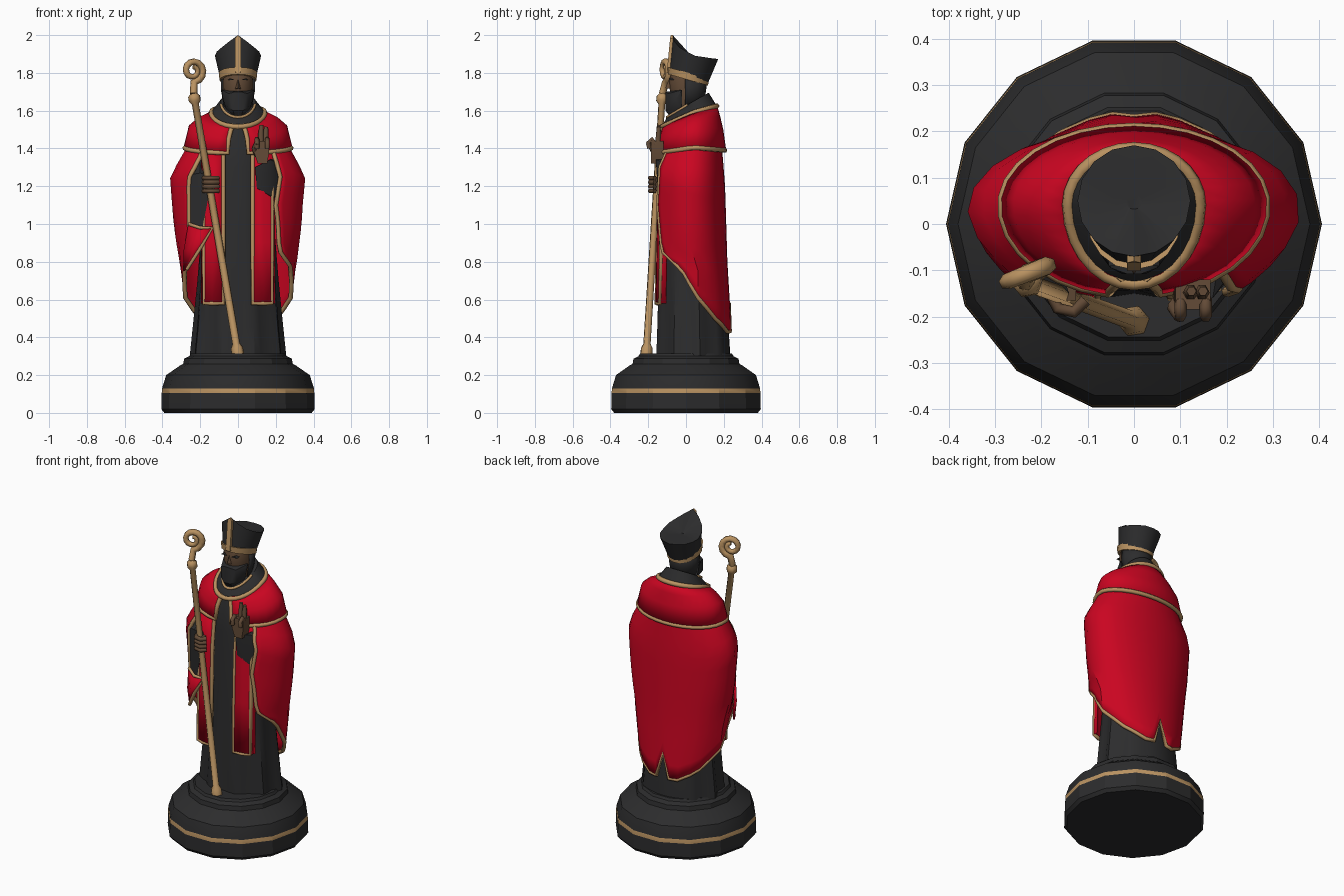
import bpy, bmesh, math
from mathutils import Vector as V

if "Cube" in bpy.data.objects:
    bpy.data.objects.remove(bpy.data.objects["Cube"])


def material(name, c):
    m = bpy.data.materials.new(name)
    m.diffuse_color = (*c, 1)
    m.use_nodes = True
    m.node_tree.nodes["Principled BSDF"].inputs["Base Color"].default_value = m.diffuse_color
    return m


RED = material("red_cloth", (0.59, 0.0015, 0.015))
BLACK = material("charcoal", (0.025, 0.025, 0.026))
GOLD = material("antique_gold", (0.49, 0.29, 0.12))
SKIN = material("brown_skin", (0.125, 0.07, 0.038))


def add(name, bm, mats, smooth=35, thick=0):
    bmesh.ops.recalc_face_normals(bm, faces=bm.faces)
    me = bpy.data.meshes.new(name)
    bm.to_mesh(me)
    bm.free()
    ob = bpy.data.objects.new(name, me)
    bpy.context.collection.objects.link(ob)
    for m in mats:
        me.materials.append(m)
    if thick:
        s = ob.modifiers.new("thickness", 'SOLIDIFY')
        s.thickness, s.offset = thick, 0
    select(ob)
    bpy.ops.object.shade_smooth_by_angle(angle=math.radians(smooth))


def select(ob):
    bpy.ops.object.select_all(action='DESELECT')
    ob.select_set(True)
    bpy.context.view_layer.objects.active = ob


def loft(name, rows, mats, closed=True, band=None, **kw):
    bm = bmesh.new()
    vs = [[bm.verts.new(p) for p in r] for r in rows]
    n = len(rows[0])
    for i in range(len(rows) - 1):
        for j in range(n if closed else n - 1):
            k = (j + 1) % n
            f = bm.faces.new((vs[i][j], vs[i][k], vs[i + 1][k], vs[i + 1][j]))
            f.material_index = int(i == band)
    if closed:
        bm.faces.new(vs[0])
        bm.faces.new(vs[-1])
    add(name, bm, mats, **kw)


def hull(name, pts, mat, **kw):
    bm = bmesh.new()
    for p in pts:
        bm.verts.new(p)
    bmesh.ops.convex_hull(bm, input=bm.verts)
    bmesh.ops.delete(bm, geom=[v for v in bm.verts if not v.link_faces], context='VERTS')
    add(name, bm, [mat], **kw)


def tube(name, pts, r, mat, radii=None, cyclic=False):
    cu = bpy.data.curves.new(name, 'CURVE')
    cu.dimensions = '3D'
    cu.bevel_depth, cu.bevel_resolution, cu.use_fill_caps = r, 1, True
    sp = cu.splines.new('POLY')
    sp.points.add(len(pts) - 1)
    sp.use_cyclic_u = cyclic
    for i, p in enumerate(pts):
        sp.points[i].co = (*p, 1)
        sp.points[i].radius = radii[i] if radii else 1
    ob = bpy.data.objects.new(name, cu)
    bpy.context.collection.objects.link(ob)
    cu.materials.append(mat)
    select(ob)
    bpy.ops.object.convert(target='MESH')


def edge_trim(name, rows, r):
    """Gold tube down one side of a sheet, along its hem and up the other side."""
    tube(name, [q[0] for q in rows] + rows[-1][1:-1] + [q[-1] for q in reversed(rows)], r, GOLD)


def interp(x, tab):
    if x <= tab[0][0]:
        return tab[0][1]
    for (a, b), (c, d) in zip(tab, tab[1:]):
        if x <= c:
            return b + (d - b) * (x - a) / (c - a)
    return tab[-1][1]


def pt(deg, z, rx, yf, yb, cy=0.04):
    """Point on an oval; angle 0 is the back, 180 the front."""
    a = math.radians(deg)
    c = math.cos(a)
    return V((rx * math.sin(a), cy + ((yb - cy) if c > 0 else (cy - yf)) * c, z))


def around(n, off=0.0):
    return [360 * (i + off) / n for i in range(n)]


# plinth with a gold band
prof = [(.39, 0), (.406, .02), (.404, .105), (.402, .13), (.38, .20), (.308, .25),
        (.29, .26), (.285, .287), (.258, .30), (.25, .315)]
loft("plinth", [[pt(a, z, r, -r, r, 0) for a in around(14, .5)] for r, z in prof],
     [BLACK, GOLD], band=2, smooth=25)

# long robe with folds growing toward the hem
robe = [(.30, .245, -.16, .235, .06), (.45, .23, -.155, .225, .06), (.7, .21, -.148, .195, .04),
        (1.0, .19, -.135, .18, .02), (1.3, .19, -.12, .17, 0), (1.48, .17, -.10, .15, 0),
        (1.58, .09, -.05, .11, 0)]
loft("robe", [[pt(a, z, rx * (1 + f * math.cos(math.radians(9 * a))),
                  yf * (1 + f * math.cos(math.radians(9 * a))), yb)
               for a in around(36)] for z, rx, yf, yb, f in robe], [BLACK])

# open cloak: side sleeves sweep down to a longer notched back
WIDE = [(.42, .24), (.6, .275), (.8, .30), (1.0, .33), (1.25, .352), (1.38, .28), (1.45, .24)]
BACK = [(.42, .235), (.8, .212), (1.2, .2), (1.45, .18)]
FRONT = [(1.3, -.19), (1.45, -.11)]
OPEN = [(.78, 118), (.86, 136), (1.1, 144), (1.38, 138)]
OPEN_R = [(.78, 116), (.9, 128), (1.2, 132), (1.38, 138)]
HEM = [(0, .58), (.09, .43), (.2, .43), (.45, .5), (.7, .61), (.8, .68), (.87, .74), (.95, .78), (1, .85)]
half = [.09, .2, .33, .45, .58, .7, .8, .87, .95, 1]
cols = [-s for s in reversed(half)] + [0] + half


def cloak_point(s, t):
    z = 1.45 + (interp(abs(s), HEM) - 1.45) * t
    w = 1 + .02 * math.cos(s * 18) * t
    return pt(s * interp(z, OPEN_R if s < 0 else OPEN), z, interp(z, WIDE) * w, interp(z, FRONT), interp(z, BACK))


cloak = [[cloak_point(s, i / 12) for s in cols] for i in range(13)]
loft("cloak", cloak, [RED], closed=False, thick=.014)
edge_trim("cloak_trim", cloak, .012)

# falling cuff of the right sleeve
cuff = [[V((-.135, -.15, .98)), V((-.20, -.15, .98)), V((-.26, -.115, 1.0))],
        [V((-.20, -.145, .87)), V((-.235, -.135, .86)), V((-.285, -.09, .86))],
        [V((-.27, -.095, .76)), V((-.275, -.09, .76)), V((-.285, -.07, .75))]]
loft("sleeve_cuff", cuff, [RED], closed=False, thick=.01)
tube("sleeve_cuff_trim", [cuff[0][2], cuff[0][1]] + [r[0] for r in cuff], .01, GOLD)

# hanging front panels
for sx, side in ((-1, "right"), (1, "left")):
    rows = [[V((sx * x, y0 + dy, z)) for x, dy in ((.078, 0), (.135, .003), (.18, .02), (.19, .05))]
            for z, y0 in ((1.39, -.12), (1.2, -.142), (.9, -.15), (.58, -.156))]
    loft(side + "_front_panel", rows, [RED], closed=False, thick=.012)
    tube(side + "_panel_trim", [r[0] for r in rows] + [rows[-1][1]] + [r[2] for r in rows[:0:-1]], .012, GOLD)

# shoulder cape, open at the front
ca = [-169 + 338 * i / 28 for i in range(29)]


def tilt(a, back, side, front):
    c = math.cos(math.radians(a))
    return side + (back - side) * c if c > 0 else side + (side - front) * c


cape = [[pt(a, tilt(a, *z), rx, yf, yb) for a in ca] for z, rx, yf, yb in (
    ((1.62, 1.585, 1.525), .14, -.115, .16), ((1.565, 1.56, 1.49), .205, -.13, .175),
    ((1.50, 1.52, 1.45), .255, -.14, .19), ((1.39, 1.405, 1.375), .283, -.15, .206))]
loft("shoulder_cape", cape, [RED], closed=False, thick=.014)
edge_trim("cape_trim", cape, .013)

# black collar dipping to a point at the front, edged in gold
n = around(28)
outer = [pt(a, tilt(a, 1.625, 1.59, 1.515), .142, -.13, .163) for a in n]
inner = [pt(a, tilt(a, 1.695, 1.65, 1.565), .092, -.10, .12) for a in n]
loft("collar", [outer, inner], [BLACK], smooth=40)
tube("collar_trim", outer, .014, GOLD, cyclic=True)
tube("collar_inner_trim", inner[8:21], .008, GOLD)

# head, nose, beard, hair
head = [(1.58, .055, -.03, .07), (1.66, .072, -.075, .08), (1.72, .08, -.088, .095),
        (1.77, .082, -.088, .105), (1.83, .075, -.07, .10)]
loft("head", [[pt(a, z, rx, yf, yb, .01) for a in around(16)] for z, rx, yf, yb in head], [SKIN])
hull("nose", [(-.017, -.08, 1.715), (.017, -.08, 1.715), (0, -.11, 1.72), (0, -.085, 1.775)], SKIN)
hair = [[pt(a, z, r, -.08, yb, .01) for a in range(-100, 101, 20)]
        for z, r, yb in ((1.62, .07, .085), (1.7, .085, .1), (1.77, .086, .11))]
loft("hair", hair, [BLACK], closed=False, thick=.01)
hull("beard", [(x * s, y, z) for s in (-1, 1) for x, y, z in
               ((.085, -.02, 1.71), (.08, -.055, 1.66), (.05, -.095, 1.69), (.015, -.108, 1.70),
                (.055, -.09, 1.62), (.025, -.108, 1.60), (.02, -.09, 1.575), (.06, -.02, 1.60))], BLACK)
for s in (-1, 1):
    hull("eyebrow", [(s * x, y, z) for x, z in ((.018, 1.762), (.055, 1.762), (.04, 1.772))
                     for y in (-.091, -.06)], BLACK)

# tall pointed hat leaning back, with gold band and front strip
PEAK = [(0, 1.872), (45, 1.877), (90, 1.89), (140, 1.94), (180, 2.0)]
hat_a = around(16)


def hat_ring(t, grow=0.0):
    out = []
    for a in hat_a:
        lo = pt(a, 1.765 - .03 * math.cos(math.radians(a)), .093 + grow, -.09 - grow, .112 + grow, .012)
        hi = pt(a, interp(180 - abs(180 - a) if a else 0, PEAK), .122, -.07, .17, .05)
        out.append(lo.lerp(hi, t) if not grow else lo + V((0, 0, t)))
    return out


tip = [V((0, .05, 1.885)).lerp(p, .15) for p in hat_ring(.95)]
for p in tip:
    p.z = 1.885
loft("hat", [hat_ring(0), hat_ring(.5), hat_ring(1), tip], [BLACK], smooth=30)
loft("hat_band", [hat_ring(-.002, .005), hat_ring(.036, .009)], [GOLD])
hull("hat_front_strip", [(s * .015, y, z) for s in (-1, 1) for y, z in
                         ((-.102, 1.80), (-.084, 1.985), (-.055, 1.975), (-.08, 1.80))] +
     [(0, -.08, 2.0), (0, -.07, 2.0), (.01, -.03, 1.945), (-.01, -.03, 1.945)], GOLD)

# black sleeves
hull("right_sleeve", [(-.14, -.15, 1.25), (-.20, -.15, 1.27), (-.155, -.145, 1.15), (-.19, -.135, .97),
                      (-.25, -.115, .97), (-.255, -.12, 1.26), (-.20, .02, 1.35), (-.28, .02, 1.1),
                      (-.2, .02, 1.0)], BLACK)
hull("left_sleeve", [(.09, -.155, 1.30), (.17, -.16, 1.34), (.10, -.15, 1.19), (.17, -.14, 1.15),
                     (.23, -.09, 1.14), (.22, -.09, 1.32), (.2, .02, 1.36), (.27, .02, 1.1), (.18, 0, 1.08)], BLACK)

# staff with end ferrule, knob and spiral crook
foot, top = V((0, -.21, .31)), V((-.235, -.125, 1.69))
steps = [(0, 2), (.025, 1.9), (.04, 1.2), (.96, 1.1), (.972, 1.9), (.99, 1.9), (1, 1.1)]
tube("staff", [foot.lerp(top, t) for t, _ in steps], .017, GOLD, [r for _, r in steps])
u, mid = V((.93, .37, 0)), V((-.238, -.11, 1.812))
crook, rad = [top], [1]
for i in range(20):
    a = math.radians(-85 + 28 * i)
    r = .062 - .0023 * i
    crook.append(mid + u * r * math.cos(a) + V((0, 0, r * math.sin(a))))
    rad.append(1.05 - .022 * i)
tube("crook", crook, .02, GOLD, rad)

# gripping hand: back of hand and wrapped fingers
hull("right_hand", [(x, y, z) for x in (-.185, -.125) for y, z in
                    ((-.13, 1.17), (-.13, 1.25), (-.165, 1.175), (-.165, 1.245))], SKIN)
for i in range(4):
    z = 1.175 + .023 * i
    tube("right_finger", [(-.18, -.15, z), (-.165, -.182, z), (-.13, -.19, z), (-.105, -.165, z)], .013, SKIN)

# raised hand: palm, two straight fingers, two curled, thumb
hull("left_hand", [(x, y, z) for x0, x1, z in ((.105, .155, 1.32), (.085, .165, 1.38), (.09, .165, 1.44))
                   for x in (x0, x1) for y in (-.185, -.12)], SKIN)
for x, z in ((.122, 1.525), (.147, 1.515)):
    tube("left_finger", [(x, -.15, 1.42), (x, -.145, 1.48), (x + .002, -.145, z)], .015, SKIN, [1.1, 1, .7])
for x in (.10, .155):
    tube("left_curled_finger", [(x, -.16, 1.42), (x, -.18, 1.45), (x, -.2, 1.43), (x, -.195, 1.40)], .013, SKIN)
tube("left_thumb", [(.10, -.16, 1.36), (.085, -.18, 1.40), (.10, -.2, 1.43)], .014, SKIN)
